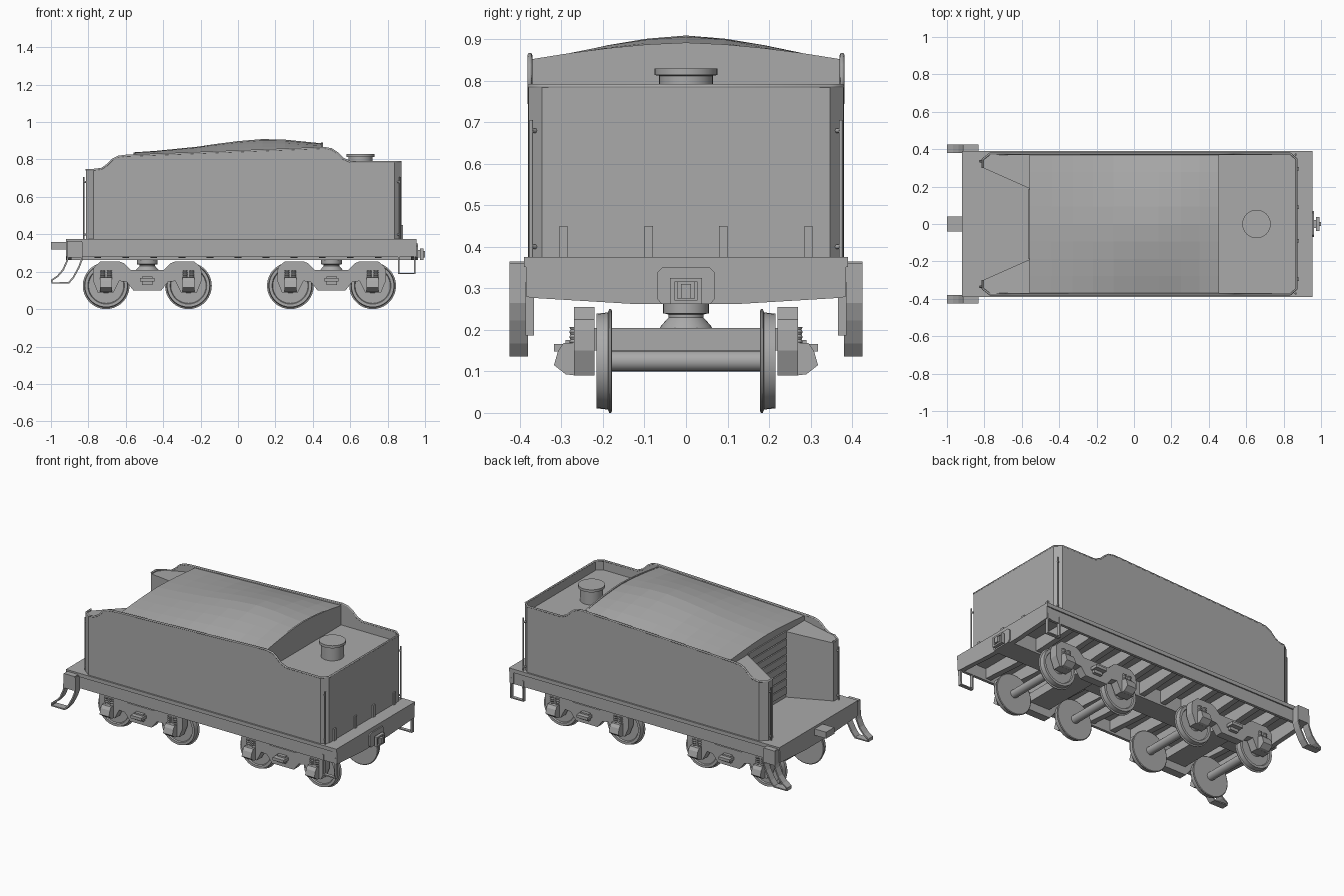
import bpy, bmesh, math
from mathutils import Vector, Matrix

if "Cube" in bpy.data.objects:
    bpy.data.objects.remove(bpy.data.objects["Cube"])

grey = bpy.data.materials.new("plain_grey")
grey.diffuse_color = (0.4, 0.4, 0.4, 1)
grey.use_nodes = True
grey.node_tree.nodes["Principled BSDF"].inputs["Base Color"].default_value = grey.diffuse_color


def finish(name, bm, smooth=False):
    bmesh.ops.recalc_face_normals(bm, faces=bm.faces)
    me = bpy.data.meshes.new(name)
    bm.to_mesh(me)
    bm.free()
    me.materials.append(grey)
    ob = bpy.data.objects.new(name, me)
    bpy.context.collection.objects.link(ob)
    if smooth:
        bpy.ops.object.select_all(action='DESELECT')
        ob.select_set(True)
        bpy.context.view_layer.objects.active = ob
        bpy.ops.object.shade_smooth_by_angle(angle=math.radians(35))
    return ob


def prism(name, pts, plane, a, b):
    """Extrude a 2D outline from a to b along the axis missing from plane."""
    put = {'xy': lambda u, v, w: (u, v, w), 'xz': lambda u, v, w: (u, w, v),
           'yz': lambda u, v, w: (w, u, v)}[plane]
    bm = bmesh.new()
    lo = [bm.verts.new(put(u, v, a)) for u, v in pts]
    hi = [bm.verts.new(put(u, v, b)) for u, v in pts]
    bm.faces.new(lo)
    bm.faces.new(hi)
    n = len(pts)
    for i in range(n):
        j = (i + 1) % n
        bm.faces.new((lo[i], lo[j], hi[j], hi[i]))
    return finish(name, bm)


def box(name, x0, x1, y0, y1, z0, z1):
    return prism(name, [(x0, y0), (x1, y0), (x1, y1), (x0, y1)], 'xy', z0, z1)


def lathe(name, prof, centre, axis='z', n=32):
    """Revolve (radius, height) points round the z or y axis."""
    bm = bmesh.new()
    rings = []
    for r, h in prof:
        ring = []
        for i in range(n):
            t = 2 * math.pi * i / n
            c, s = r * math.cos(t), r * math.sin(t)
            ring.append(bm.verts.new(Vector(centre) + Vector((c, s, h) if axis == 'z' else (c, h, s))))
        rings.append(ring)
    for p, q in zip(rings, rings[1:]):
        for i in range(n):
            j = (i + 1) % n
            bm.faces.new((p[i], p[j], q[j], q[i]))
    bm.faces.new(rings[0])
    bm.faces.new(rings[-1])
    return finish(name, bm, True)


def rod(name, pts, r):
    cu = bpy.data.curves.new(name, 'CURVE')
    cu.dimensions = '3D'
    cu.bevel_depth = r
    cu.bevel_resolution = 1
    cu.use_fill_caps = True
    sp = cu.splines.new('POLY')
    sp.points.add(len(pts) - 1)
    for p, co in zip(sp.points, pts):
        p.co = (*co, 1)
    cu.materials.append(grey)
    ob = bpy.data.objects.new(name, cu)
    bpy.context.collection.objects.link(ob)


def strap(name, path, y0, y1, t):
    """Flat bar bent along an xz path."""
    bm = bmesh.new()
    rows = [[bm.verts.new((x, y, z)) for y in (y0, y1)] for x, z in path]
    for p, q in zip(rows, rows[1:]):
        bm.faces.new((p[0], p[1], q[1], q[0]))
    ob = finish(name, bm)
    m = ob.modifiers.new("thickness", 'SOLIDIFY')
    m.thickness, m.offset = t, 0


# --- tank sheets: outer wall following the side profile, with a beaded rim
side = [(-.77, .745), (-.73, .75), (-.70, .77), (-.67, .80), (-.64, .815), (-.60, .82),
        (.46, .862), (.50, .855), (.53, .835), (.56, .805), (.60, .787), (.835, .787)]
half = [(-.81, .30, .745), (-.81, .345, .745)] + [(x, .376, z) for x, z in side] + [(.87, .345, .787)]
path = half + [(x, -y, z) for x, y, z in reversed(half)]
bm = bmesh.new()
cols = [(bm.verts.new((x, y, .37)), bm.verts.new((x, y, z))) for x, y, z in path]
for p, q in zip(cols, cols[1:]):
    bm.faces.new((p[0], q[0], q[1], p[1]))
wall = finish("tank_wall", bm)
sol = wall.modifiers.new("thickness", 'SOLIDIFY')
sol.thickness, sol.offset = .008, 0
rod("tank_rim", path, .006)

# --- tank body with recessed water deck
prism("water_tank", [(-.56, -.374), (.835, -.374), (.867, -.345), (.867, .345), (.835, .374), (-.56, .374)],
      'xy', .37, .73)

# --- front wings either side of the opening, with sloping tops
for s in (1, -1):
    w = prism("front_wing", [(-.56, s * .19), (-.56, s * .374), (-.77, s * .374), (-.807, s * .345),
                             (-.807, s * .30)], 'xy', .37, .74)
    for v in w.data.vertices:
        if v.co.z > .7:
            v.co.z = .738 + .19 * (v.co.x + .81)

# --- arched load cover
crown = [(-.56, .838), (-.44, .846), (-.33, .857), (-.22, .868), (-.11, .884), (0, .898), (.13, .909),
         (.25, .906), (.35, .896), (.45, .886)]
ys = [-.372 + .093 * i for i in range(9)]
bm = bmesh.new()
rows = []
for x, zc in crown:
    edge = .815 + .036 * (x + .56)
    rows.append([bm.verts.new((x, y, zc - (zc - edge) * (abs(y) / .372) ** 1.6)) for y in ys])
for p, q in zip(rows, rows[1:]):
    for i in range(8):
        bm.faces.new((p[i], p[i + 1], q[i + 1], q[i]))
for row in (rows[0], rows[-1]):
    x = row[0].co.x
    bm.faces.new(row + [bm.verts.new((x, .372, .72)), bm.verts.new((x, -.372, .72))])
finish("load_cover", bm)
prism("rear_bulkhead", [(y, .892 - .04 * (abs(y) / .372) ** 1.6) for y in ys] + [(.372, .72), (-.372, .72)],
      'yz', .445, .455)

# --- boards in the front opening
for i in range(8):
    z = .40 + .05 * i
    box("bulkhead_board", -.568, -.558, -.185, .185, z, z + .043)

# --- filler hatch
lathe("filler_hatch", [(.065, .72), (.065, .812), (.076, .814), (.076, .83)], (.655, 0, 0))

# --- underframe
box("deck_plate", -.92, .955, -.39, .39, .352, .375)
chevron = [(-.385, .355), (.385, .355), (.385, .28), (.37, .277), (.12, .262), (-.12, .262), (-.37, .277), (-.385, .28)]
prism("rear_beam", chevron, 'yz', .925, .955)
prism("front_beam", chevron, 'yz', -.92, -.89)
for i in range(11):
    x = -.75 + .15 * i
    prism("cross_beam", [(y * .97, z + .012 if z < .3 else z) for y, z in chevron], 'yz', x - .018, x + .018)
box("centre_sill", -.9, .93, -.07, .07, .262, .355)
for s in (1, -1):
    y0, y1 = sorted((s * .365, s * .382))
    box("side_sill", -.9, .93, y0, y1, .278, .355)

# --- drawbar and rear coupler
box("drawbar", -1, -.9, -.04, .04, .32, .36)
r = [(.07, .275), (.058, .262), (-.058, .262), (-.07, .275), (-.07, .338), (-.058, .35), (.058, .35), (.07, .338)]
prism("coupler_plate", r, 'yz', .955, .963)
box("coupler_shank", .96, .985, -.022, .022, .275, .315)
box("coupler_knuckle", .98, 1.0, -.012, .012, .275, .31)
for a, b, c, d in ((-.038, .038, .262, .272), (-.038, .038, .315, .325), (-.038, -.028, .272, .315),
                   (.028, .038, .272, .315)):
    box("coupler_frame", .972, .992, a, b, c, d)

# --- rear brackets
for y in (-.295, -.09, .09, .295):
    box("rear_bracket", .868, .882, y - .01, y + .01, .375, .45)

# --- steps and handrails on both sides
front_loop = [(-.835, .36), (-.835, .265), (-.85, .225), (-.88, .17), (-.905, .14), (-.995, .14), (-.995, .155),
              (-.965, .175), (-.935, .21), (-.915, .255), (-.91, .275), (-.91, .36), (-.835, .36)]
for s in (1, -1):
    y0, y1 = sorted((s * .38, s * .425))
    strap("front_step", front_loop, y0, y1, .009)
    box("step_bracket", -.91, -.835, y0, y1, .275, .365)
    y0, y1 = sorted((s * .366, s * .387))
    strap("rear_step", [(.86, .315), (.86, .19), (.945, .19), (.945, .315)], y0, y1, .01)
    for x, y, xi, yi in ((-.825, .335, -.805, .335), (.866, .373, .85, .358)):
        rod("handrail", [(x, s * y, .375), (x, s * y, .705)], .005)
        for z in (.4, .68):
            rod("handrail_clip", [(x, s * y, z), (xi, s * yi, z)], .006)

# --- two four-wheel trucks
frame_half = [(.0, .21), (.09, .21), (.125, .245), (.15, .255), (.25, .255), (.285, .225), (.29, .20), (.29, .15),
              (.265, .09), (.18, .09), (.15, .15), (.11, .145), (.075, .10), (.0, .10)]
frame_pts = frame_half + [(-x, z) for x, z in reversed(frame_half[1:-1])]
for cx in (-.485, .5):
    box("truck_bolster", cx - .07, cx + .07, -.225, .225, .15, .205)
    lathe("truck_pivot", [(.063, .203), (.06, .21), (.042, .23), (.042, .237), (.055, .24), (.055, .265)], (cx, 0, 0))
    for s in (1, -1):
        y0, y1 = sorted((s * .22, s * .27))
        prism("truck_side_frame", [(cx + x, z) for x, z in frame_pts], 'xz', y0, y1)
        y0, y1 = sorted((s * .265, s * .318))
        box("side_bearing", cx - .038, cx + .038, y0, y1, .148, .166)
        box("side_bearing_base", cx - .028, cx + .028, *sorted((s * .265, s * .29)), .13, .175)
    for wx in (cx - .22, cx + .22):
        lathe("axle", [(.025, -.2), (.025, .2)], (wx, 0, .125), 'y', 20)
        for s in (1, -1):
            lathe("wheel", [(.1, s * .178), (.121, s * .178), (.125, s * .181), (.125, s * .185), (.117, s * .188),
                            (.114, s * .215), (.098, s * .215), (.094, s * .207), (.04, s * .207), (.035, s * .215)],
                  (wx, 0, .125), 'y', 36)
            # journal box with tapered face and a small spring pair above
            prism("journal_box", [(s * .265, .168), (s * .295, .168), (s * .308, .15), (s * .318, .115),
                                  (s * .29, .093), (s * .265, .09)], 'yz', wx - .032, wx + .032)
            for dx in (-.018, .018):
                lathe("journal_spring", [(.011 + .003 * (k % 2), .165 + .006 * k) for k in range(8)],
                      (wx + dx, s * .268, 0), 'z', 10)
